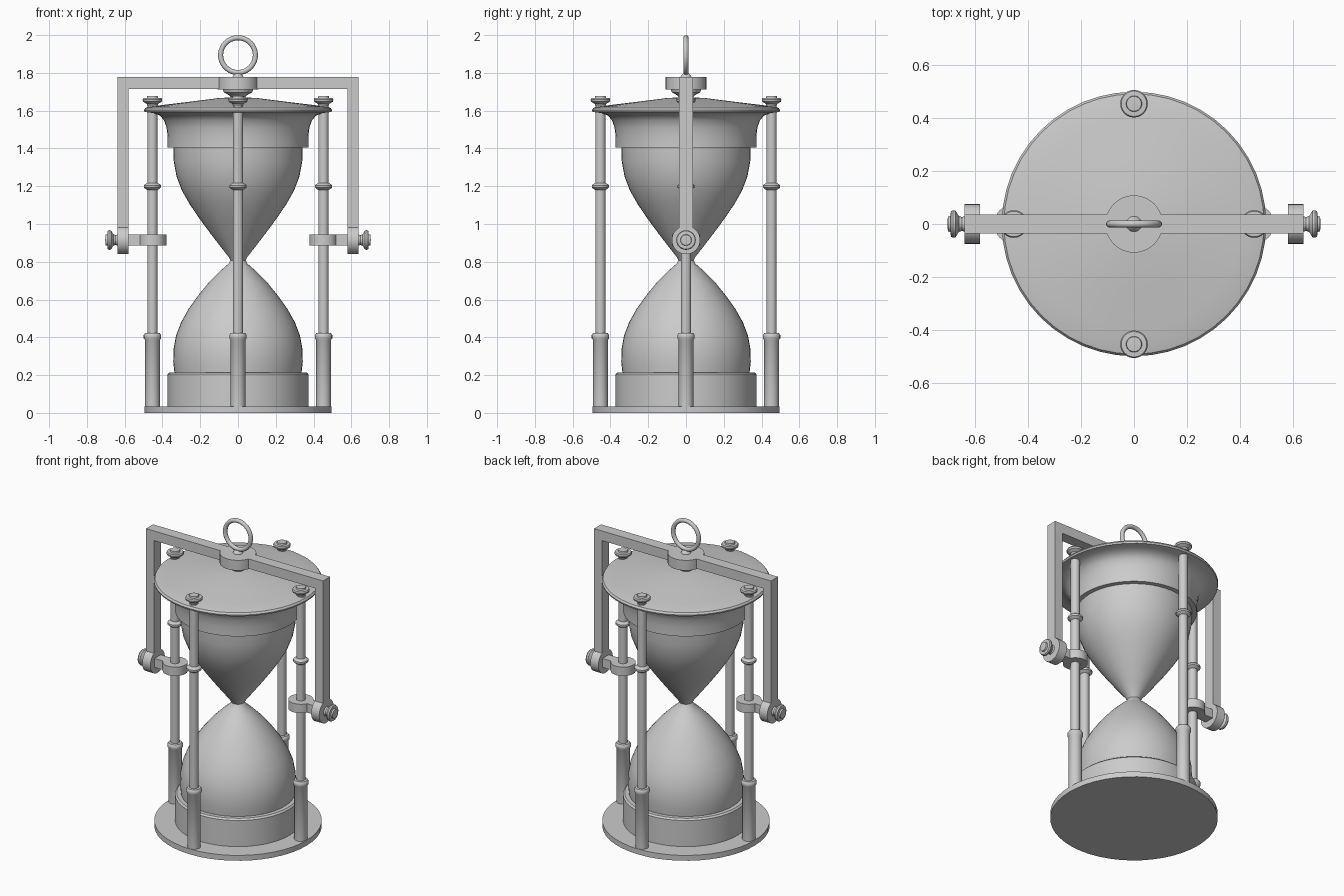
import bpy
import math
from mathutils import Vector

cube = bpy.data.objects.get("Cube")
if cube:
    bpy.data.objects.remove(cube, do_unlink=True)

grey = bpy.data.materials.new("plain grey")
grey.use_nodes = True
grey.diffuse_color = (0.6, 0.6, 0.6, 1)
grey.node_tree.nodes["Principled BSDF"].inputs["Base Color"].default_value = (0.6, 0.6, 0.6, 1)


def finish(obj, name):
    obj.name = name
    obj.data.materials.clear()
    obj.data.materials.append(grey)
    bpy.ops.object.select_all(action='DESELECT')
    obj.select_set(True)
    bpy.context.view_layer.objects.active = obj
    bpy.ops.object.shade_smooth_by_angle(angle=math.radians(35))
    return obj


def lathe(name, profile, loc=(0, 0, 0), rot=(0, 0, 0), sides=32):
    """Revolve (radius, height) points around z; radius 0 closes to a point."""
    verts, faces, rings = [], [], []
    for r, z in profile:
        n = 1 if r == 0 else sides
        rings.append([len(verts) + i for i in range(n)])
        verts += [(r * math.cos(math.tau * i / sides), r * math.sin(math.tau * i / sides), z)
                  for i in range(n)]
    for a, b in zip(rings, rings[1:]):
        for i in range(sides):
            j = (i + 1) % sides
            quad = [a[i % len(a)], a[j % len(a)], b[j % len(b)], b[i % len(b)]]
            faces.append(list(dict.fromkeys(quad)))
    if len(rings[0]) > 1:
        faces.append(rings[0][::-1])
    if len(rings[-1]) > 1:
        faces.append(rings[-1])
    mesh = bpy.data.meshes.new(name)
    mesh.from_pydata(verts, [], faces)
    obj = bpy.data.objects.new(name, mesh)
    bpy.context.collection.objects.link(obj)
    obj.location, obj.rotation_euler = loc, rot
    return finish(obj, name)


def box(name, low, high):
    low, high = Vector(low), Vector(high)
    bpy.ops.mesh.primitive_cube_add(size=1, location=(low + high) / 2)
    obj = bpy.context.object
    obj.scale = high - low
    bpy.ops.object.transform_apply(location=False, rotation=False, scale=True)
    return finish(obj, name)


# Base plate and lower collar
lathe("base_plate", [(0.495, 0), (0.495, 0.035)], sides=48)
lathe("lower_collar", [(0.372, 0.03), (0.372, 0.205), (0.362, 0.215)], sides=48)

# Two bulbs in one glass
lathe("glass_bulbs", [
    (0.335, 0.2), (0.343, 0.27), (0.341, 0.34), (0.328, 0.41), (0.301, 0.48),
    (0.262, 0.55), (0.212, 0.62), (0.155, 0.69), (0.09, 0.755), (0.05, 0.79),
    (0.04, 0.808), (0.05, 0.826), (0.09, 0.877), (0.15, 0.955), (0.205, 1.03),
    (0.256, 1.105), (0.296, 1.175), (0.325, 1.25), (0.34, 1.33), (0.343, 1.42)], sides=48)

# Flared lid with a shallow cone on top
lathe("flared_lid", [
    (0.372, 1.405), (0.372, 1.46), (0.378, 1.51), (0.392, 1.55), (0.415, 1.575),
    (0.45, 1.588), (0.495, 1.593), (0.498, 1.603), (0.49, 1.615), (0.46, 1.622),
    (0.4, 1.63), (0.25, 1.648), (0.1, 1.667), (0, 1.672)], sides=48)

# Knob shared by post tops and bracket ends
knob = [(0.03, 0), (0.026, 0.012), (0.03, 0.024), (0.05, 0.036), (0.052, 0.046),
        (0.048, 0.054), (0.03, 0.055), (0.028, 0.065), (0, 0.067)]

# Four posts with thicker feet, ring mouldings and finials
post = [(0.039, 0.03), (0.039, 0.385), (0.046, 0.395), (0.046, 0.412), (0.039, 0.422),
        (0.027, 0.424), (0.027, 1.18), (0.037, 1.186), (0.045, 1.193), (0.045, 1.205),
        (0.037, 1.212), (0.027, 1.218), (0.027, 1.6)]
for side, x, y in (("left", 1, 0), ("right", -1, 0), ("front", 0, -1), ("back", 0, 1)):
    lathe(side + "_post", post, (0.453 * x, 0.453 * y, 0), sides=24)
    lathe(side + "_finial", knob, (0.453 * x, 0.453 * y, 1.612), sides=24)

# Carrying bracket: top bar, legs, clamps and knobs
box("bracket_bar", (-0.638, -0.036, 1.715), (0.638, 0.036, 1.778))
for side, s in (("left", 1), ("right", -1)):
    box(side + "_bracket_leg", (min(s * 0.58, s * 0.638), -0.036, 0.915),
        (max(s * 0.58, s * 0.638), 0.036, 1.72))
    turn = (0, s * math.pi / 2, 0)
    lathe(side + "_leg_eye", [(0.075, 0), (0.075, 0.058)], (s * 0.58, 0, 0.915), turn)
    lathe(side + "_leg_knob", knob, (s * 0.636, 0, 0.915), turn, 24)
    lathe(side + "_post_clamp", [(0.074, 0.887), (0.074, 0.945)], (s * 0.453, 0, 0))
    box(side + "_clamp_arm", (min(s * 0.5, s * 0.59), -0.032, 0.887),
        (max(s * 0.5, s * 0.59), 0.032, 0.945))

# Hub, lid spindle and hanging ring
lathe("bracket_hub", [(0.108, 1.712), (0.108, 1.778)])
lathe("lid_spindle", [(0.04, 1.64), (0.05, 1.65), (0.05, 1.664), (0.038, 1.672),
                      (0.048, 1.682), (0.075, 1.697), (0.08, 1.714)])
lathe("ring_stub", [(0.03, 1.776), (0.026, 1.786), (0.014, 1.798)], sides=24)
bpy.ops.mesh.primitive_torus_add(major_radius=0.092, minor_radius=0.0135, major_segments=40,
                                 minor_segments=12, location=(0, 0, 1.894),
                                 rotation=(math.pi / 2, 0, 0))
finish(bpy.context.object, "hanging_ring")
